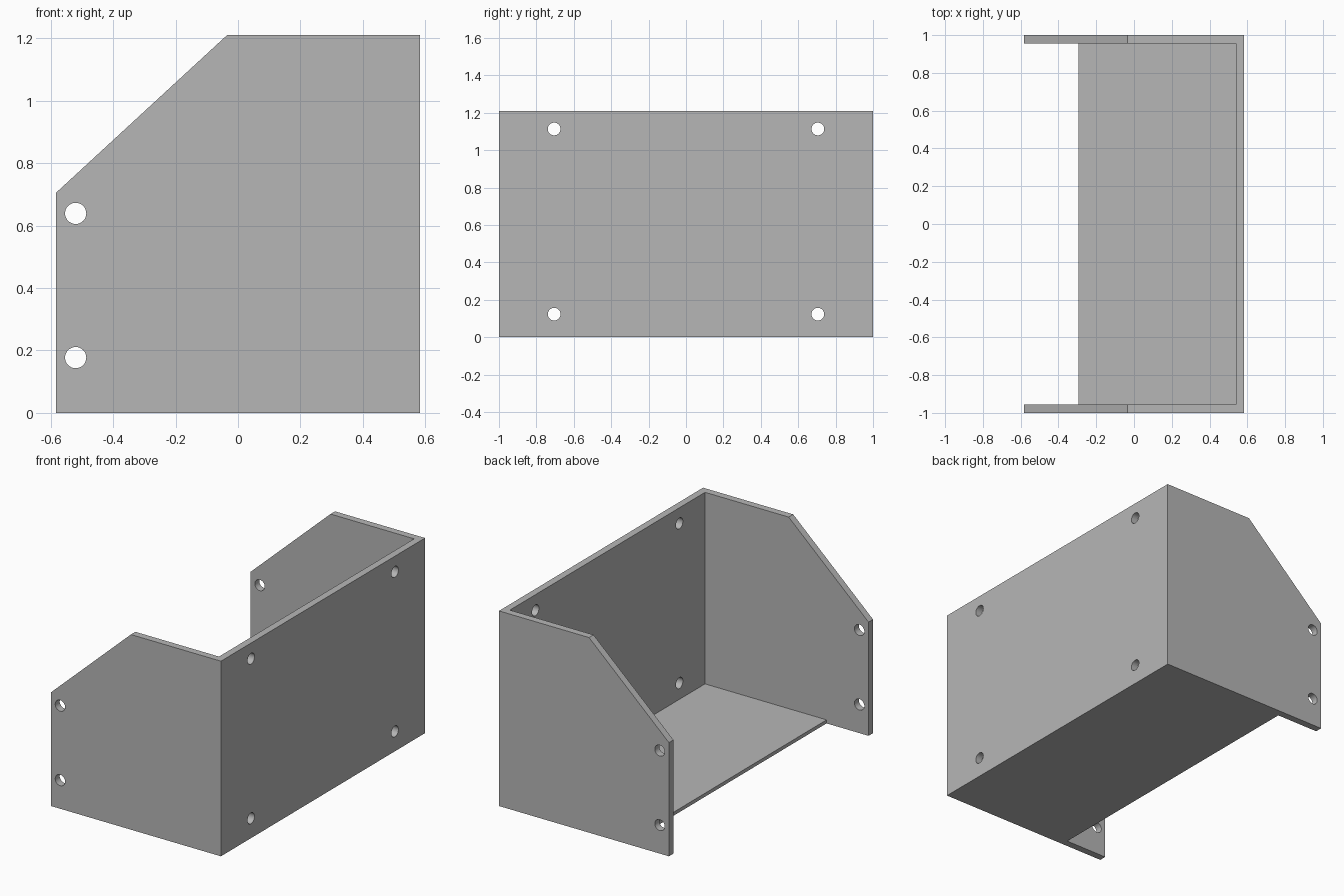
import bpy, bmesh
from mathutils import Matrix
from math import pi

cube = bpy.data.objects.get("Cube")
if cube:
    bpy.data.objects.remove(cube, do_unlink=True)

HALF_X, HEIGHT = 0.583, 1.21
WALL, FLOOR = 0.044, 0.022
INNER_X, INNER_Y = HALF_X - WALL, 1 - WALL
FLOOR_EDGE = -0.295
HOLE_R = 0.034

grey = bpy.data.materials.new("plain grey")
grey.use_nodes = True
colour = (0.47, 0.47, 0.47, 1)
grey.diffuse_color = colour
grey.node_tree.nodes["Principled BSDF"].inputs["Base Color"].default_value = colour


def make_object(name, bm):
    bmesh.ops.recalc_face_normals(bm, faces=bm.faces)
    mesh = bpy.data.meshes.new(name)
    bm.to_mesh(mesh)
    bm.free()
    mesh.materials.append(grey)
    obj = bpy.data.objects.new(name, mesh)
    bpy.context.collection.objects.link(obj)
    return obj


def prism(name, profile, half_y):
    """Extrude an x-z profile along y."""
    bm = bmesh.new()
    face = bm.faces.new([bm.verts.new((x, -half_y, z)) for x, z in profile])
    ext = bmesh.ops.extrude_face_region(bm, geom=[face])
    verts = [v for v in ext["geom"] if isinstance(v, bmesh.types.BMVert)]
    bmesh.ops.translate(bm, verts=verts, vec=(0, 2 * half_y, 0))
    return make_object(name, bm)


def drill(name, centre, axis, depth):
    bm = bmesh.new()
    turn = Matrix.Rotation(pi / 2, 4, axis)
    bmesh.ops.create_cone(bm, cap_ends=True, segments=32, radius1=HOLE_R,
                          radius2=HOLE_R, depth=depth,
                          matrix=Matrix.Translation(centre) @ turn)
    return make_object(name, bm)


# Bracket body with sloped side plates
bracket = prism("bracket", [(-HALF_X, 0), (HALF_X, 0), (HALF_X, HEIGHT),
                            (-0.035, HEIGHT), (-HALF_X, 0.705)], 1)

# Hollow between the sides, leaving the back wall and short floor
cutters = [prism("hollow_cutter", [(-1, -1), (FLOOR_EDGE, -1), (FLOOR_EDGE, FLOOR),
                                   (INNER_X, FLOOR), (INNER_X, 2), (-1, 2)], INNER_Y)]

# Screw holes through both side plates
for z in (0.177, 0.639):
    cutters.append(drill("side_hole_cutter", (-0.52, 0, z), 'X', 3))

# Screw holes through the back wall
for y in (-0.705, 0.705):
    for z in (0.123, 1.113):
        cutters.append(drill("wall_hole_cutter", (HALF_X, y, z), 'Y', 0.4))

for cutter in cutters:
    cutter.hide_render = True
    mod = bracket.modifiers.new(cutter.name, 'BOOLEAN')
    mod.operation = 'DIFFERENCE'
    mod.solver = 'EXACT'
    mod.object = cutter

# Bake the cuts and drop the cutters
bpy.context.view_layer.update()
depsgraph = bpy.context.evaluated_depsgraph_get()
baked = bpy.data.meshes.new_from_object(bracket.evaluated_get(depsgraph))
bracket.modifiers.clear()
bracket.data = baked
for cutter in cutters:
    bpy.data.objects.remove(cutter, do_unlink=True)

# Smooth the hole walls, keep the plate edges sharp
bpy.ops.object.select_all(action='DESELECT')
bracket.select_set(True)
bpy.context.view_layer.objects.active = bracket
bpy.ops.object.shade_smooth_by_angle(angle=pi / 6)
